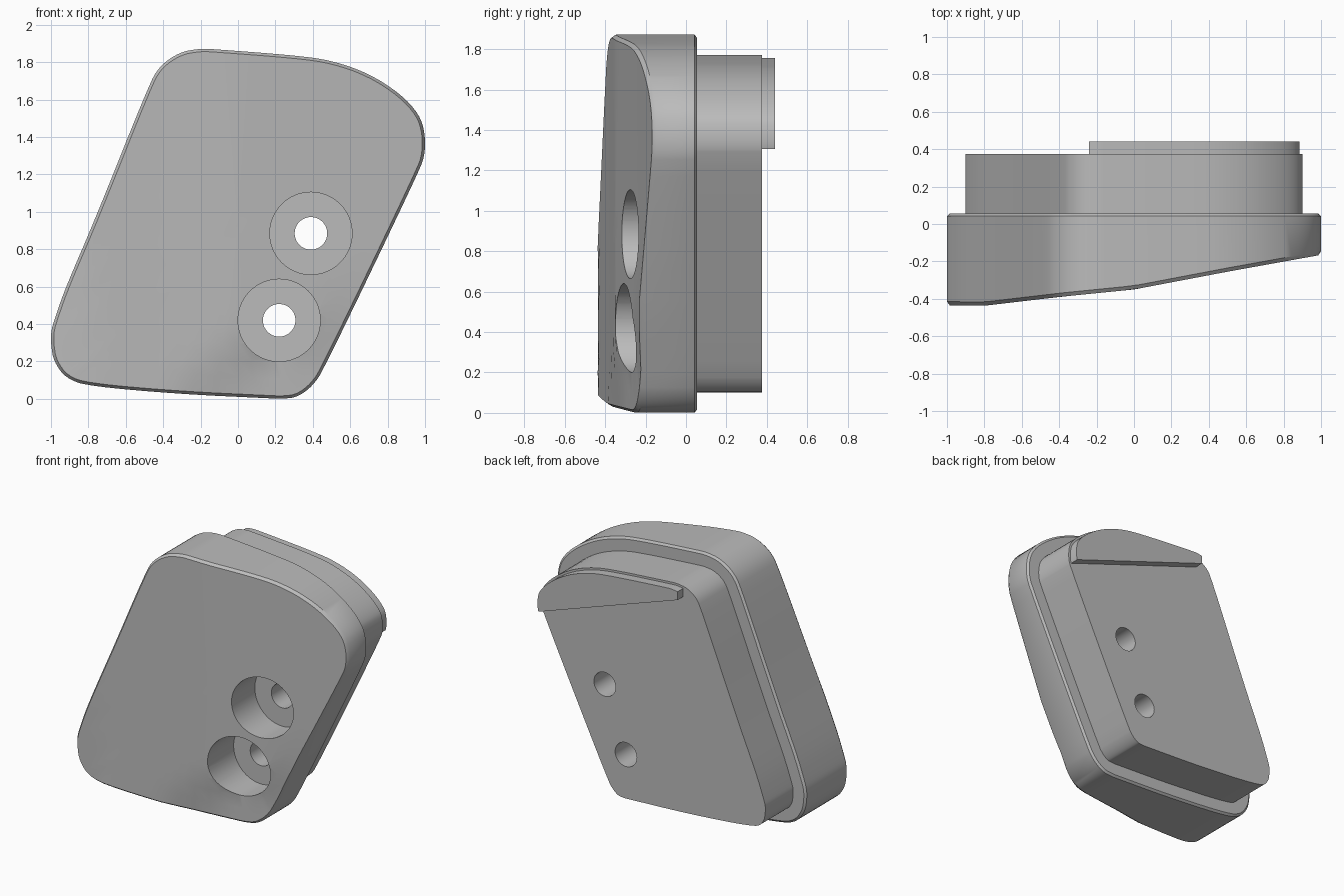
import bpy, bmesh, math
from mathutils import Vector

if "Cube" in bpy.data.objects:
    bpy.data.objects.remove(bpy.data.objects["Cube"], do_unlink=True)

grey = bpy.data.materials.new("plain_grey")
grey.use_nodes = True
colour = (0.5, 0.5, 0.5, 1)
grey.diffuse_color = colour
grey.node_tree.nodes["Principled BSDF"].inputs["Base Color"].default_value = colour

# Clockwise outline of the body in x, z
CONTROL = [(-.2, 1.873), (-.13, 1.87), (.3, 1.837), (.5, 1.81), (.7, 1.74), (.87, 1.63),
           (.97, 1.52), (1, 1.42), (1, 1.31), (.97, 1.22), (.46, .16), (.4, .07),
           (.32, .01), (.24, 0), (.17, .003), (-.3, .025), (-.8, .068), (-.92, .11),
           (-.985, .2), (-1, .29), (-1, .36), (-.98, .43), (-.92, .6), (-.76, .97),
           (-.48, 1.67), (-.42, 1.78), (-.31, 1.855)]


def round_off(pts, times=2):
    """Cut the corners of a closed outline."""
    for _ in range(times):
        out = []
        for a, b in zip(pts, pts[1:] + pts[:1]):
            out += [a.lerp(b, .25), a.lerp(b, .75)]
        pts = out
    return pts


def inset(pts, dist):
    """Move a clockwise outline inwards."""
    out = []
    for i, p in enumerate(pts):
        t = (pts[(i + 1) % len(pts)] - pts[i - 1]).normalized()
        out.append(p + Vector((t.y, -t.x)) * dist)
    return out


def clip(pts, origin, normal):
    """Keep the side of an outline that the normal points to."""
    out = []
    for a, b in zip(pts, pts[1:] + pts[:1]):
        da, db = (a - origin).dot(normal), (b - origin).dot(normal)
        if da >= 0:
            out.append(a)
        if da * db < 0:
            out.append(a.lerp(b, da / (da - db)))
    return out


def front_y(p):
    """Sloping front surface with a shallow hollow at the lower corner."""
    steps = [(-1, -.435), (-.8, -.437), (-.4, -.39), (0, -.35), (.5, -.255), (1, -.165)]
    y = steps[-1][1]
    for (x0, y0), (x1, y1) in zip(steps, steps[1:]):
        if p.x <= x1:
            y = y0 + (y1 - y0) * (p.x - x0) / (x1 - x0)
            break
    d = (p - Vector((-.38, .03))).dot(Vector((.656, -.755)))
    fade = min(1, max(0, (.5 - p.y) / .3))
    return y + min(.04, max(0, .18 * d)) * fade


def make(name, rings, tip=None):
    """Join rings of points; close the start flat and the end flat or to a tip."""
    bm = bmesh.new()
    loops = [[bm.verts.new(p) for p in ring] for ring in rings]
    n = len(loops[0])
    for a, b in zip(loops, loops[1:]):
        for i in range(n):
            j = (i + 1) % n
            bm.faces.new((a[i], a[j], b[j], b[i]))
    bm.faces.new(loops[0])
    if tip:
        t = bm.verts.new(tip)
        for i in range(n):
            bm.faces.new((loops[-1][i], loops[-1][(i + 1) % n], t))
    else:
        bm.faces.new(loops[-1])
    bmesh.ops.recalc_face_normals(bm, faces=bm.faces)
    me = bpy.data.meshes.new(name)
    bm.to_mesh(me)
    bm.free()
    me.materials.append(grey)
    ob = bpy.data.objects.new(name, me)
    bpy.context.collection.objects.link(ob)
    return ob


def at(pts, y):
    return [(p.x, y, p.y) for p in pts]


def activate(ob):
    bpy.ops.object.select_all(action='DESELECT')
    ob.select_set(True)
    bpy.context.view_layer.objects.active = ob


outline = round_off([Vector(p) for p in CONTROL])
centre = Vector((0, .93))

# Body with a sloping front and softened rims
edge = inset(outline, .015)
rings = [at(edge, .055), at(outline, .042),
         [(p.x, front_y(p) + .02, p.y) for p in outline]]
for k in (1, .9, .8, .7, .6, .5, .4, .3, .2, .1):
    ring = [centre.lerp(p, k) for p in edge]
    rings.append([(p.x, front_y(p), p.y) for p in ring])
body = make("body", rings, (centre.x, front_y(centre), centre.y))

# Smaller block behind the body
back_outline = inset(outline, .1)
block = make("back_block", [at(back_outline, .03), at(back_outline, .375)])

# Crescent lip on the upper back
lip_outline = inset(outline, .115)
lip_outline = clip(lip_outline, Vector((.88, 1.305)), Vector((.385, 1.12)))
lip_outline = clip(lip_outline, Vector((-.24, 1)), Vector((1, 0)))
lip = make("back_lip", [at(lip_outline, .365), at(lip_outline, .44)])


# Counterbored screw holes
def cylinder(name, x, z, radius, y0, y1):
    circle = [Vector((x + radius * math.cos(a), z + radius * math.sin(a)))
              for a in (math.tau * i / 64 for i in range(64))]
    ob = make(name, [at(circle, y0), at(circle, y1)])
    ob.hide_render = True
    return ob


cutters = []
for x, z in ((.39, .885), (.22, .42)):
    cutters.append(cylinder("counterbore_cutter", x, z, .22, -.7, -.05))
    cutters.append(cylinder("drill_cutter", x, z, .087, -.6, .7))
for ob in (body, block):
    activate(ob)
    for cutter in cutters:
        if ob is block and cutter.name.startswith("counterbore"):
            continue
        mod = ob.modifiers.new("hole", 'BOOLEAN')
        mod.operation = 'DIFFERENCE'
        mod.solver = 'EXACT'
        mod.object = cutter
        bpy.ops.object.modifier_apply(modifier=mod.name)
for cutter in cutters:
    bpy.data.objects.remove(cutter, do_unlink=True)

for ob in (body, block, lip):
    activate(ob)
    bpy.ops.object.shade_smooth_by_angle(angle=math.radians(35))
